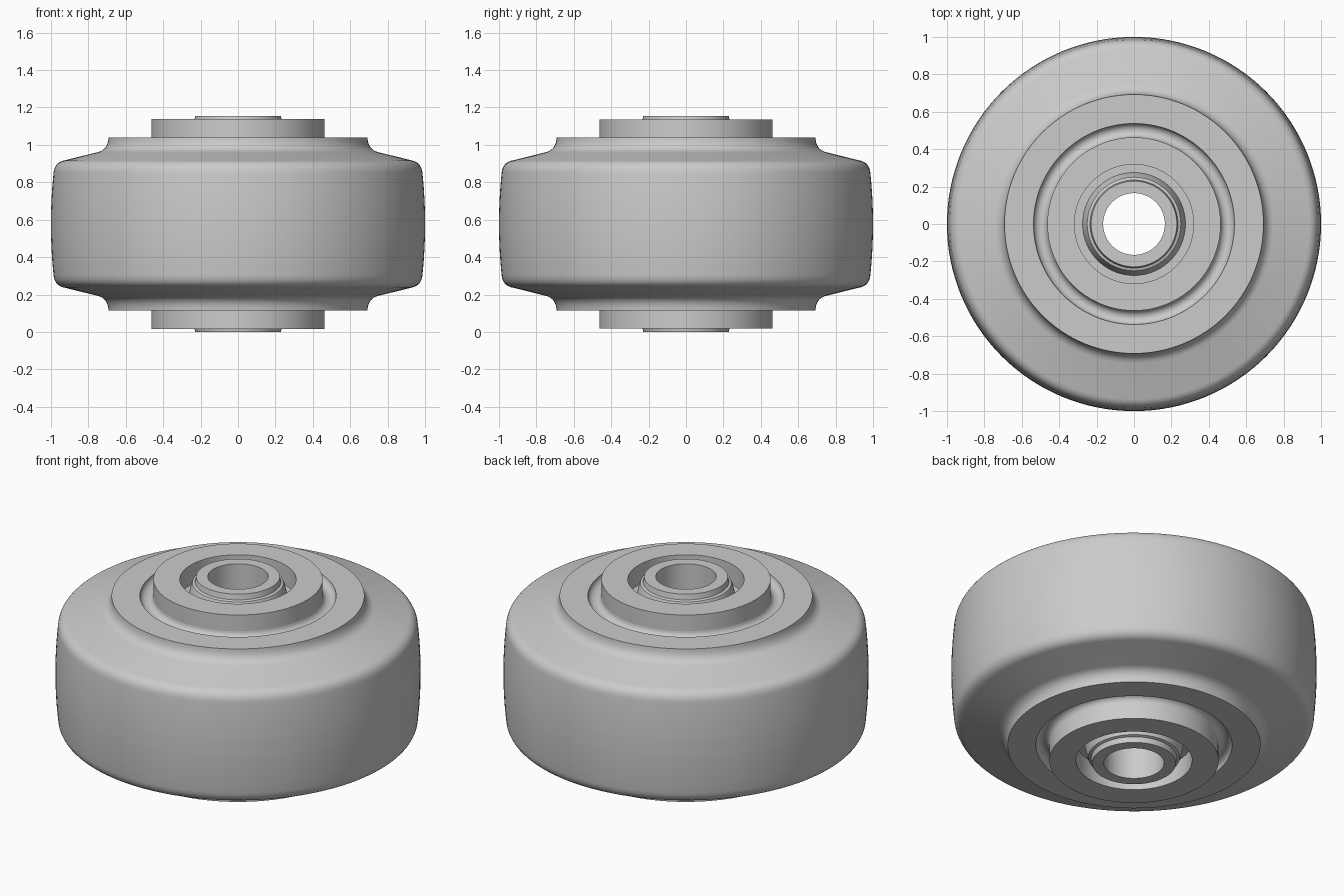
import bpy
import bmesh
import math
from mathutils import Vector

MID = 0.577
SEGMENTS = 128

cube = bpy.data.objects.get("Cube")
if cube:
    bpy.data.objects.remove(cube, do_unlink=True)

grey = bpy.data.materials.new("plain grey")
grey.use_nodes = True
grey.diffuse_color = (0.6, 0.6, 0.6, 1)
grey.node_tree.nodes["Principled BSDF"].inputs["Base Color"].default_value = (0.6, 0.6, 0.6, 1)


def curve(start, corner, end, steps=8):
    """Rounded corner between two profile points."""
    a, b, c = Vector(start), Vector(corner), Vector(end)
    ts = [i / steps for i in range(steps + 1)]
    return [tuple(a * (1 - t) ** 2 + b * 2 * t * (1 - t) + c * t * t) for t in ts]


def arc(centre_r, height, radius, steps=12):
    """Half-round groove, from its outer edge to its inner edge."""
    angles = [math.pi * i / steps for i in range(steps + 1)]
    return [(centre_r + radius * math.cos(a), height - radius * math.sin(a)) for a in angles]


def lathe(name, half):
    """Revolve a (radius, height) profile mirrored about the middle plane."""
    profile = half + [(r, -h) for r, h in reversed(half)]
    bm = bmesh.new()
    verts = [bm.verts.new((r, 0, h + MID)) for r, h in profile]
    edges = [bm.edges.new((v, verts[(i + 1) % len(verts)])) for i, v in enumerate(verts)]
    bmesh.ops.spin(bm, geom=verts + edges, cent=(0, 0, 0), axis=(0, 0, 1),
                   angle=math.tau, steps=SEGMENTS, use_duplicate=False)
    bmesh.ops.remove_doubles(bm, verts=bm.verts, dist=0.0002)
    bmesh.ops.recalc_face_normals(bm, faces=bm.faces)
    mesh = bpy.data.meshes.new(name)
    bm.to_mesh(mesh)
    bm.free()
    mesh.materials.append(grey)
    obj = bpy.data.objects.new(name, mesh)
    bpy.context.collection.objects.link(obj)
    bpy.ops.object.select_all(action="DESELECT")
    obj.select_set(True)
    bpy.context.view_layer.objects.active = obj
    bpy.ops.object.shade_smooth_by_angle(angle=math.radians(30))
    return obj


# Wheel body: crowned tread, sloping shoulder, raised ring and round groove
crown = [(1 - 0.014 * t * t, 0.27 * t) for t in (1 / 8, 1 / 4, 1 / 2, 3 / 4)]
shoulder = curve((0.986, 0.27), (0.982, 0.325), (0.935, 0.338))
ring_foot = curve((0.745, 0.385), (0.695, 0.4), (0.692, 0.462))
groove = arc(0.5, 0.462, 0.037)
lathe("wheel_body", crown + shoulder + ring_foot + groove)

# Hub sleeve standing proud of the wheel on both sides
lathe("hub_sleeve", [(0.463, 0.56), (0.318, 0.56), (0.318, 0.44)])

# Bearing collar with a tapered shoulder, stepped lip and open bore
lathe("bearing_collar", [(0.33, 0.44), (0.275, 0.44), (0.256, 0.525), (0.25, 0.54),
                         (0.235, 0.545), (0.229, 0.577), (0.165, 0.577)])
